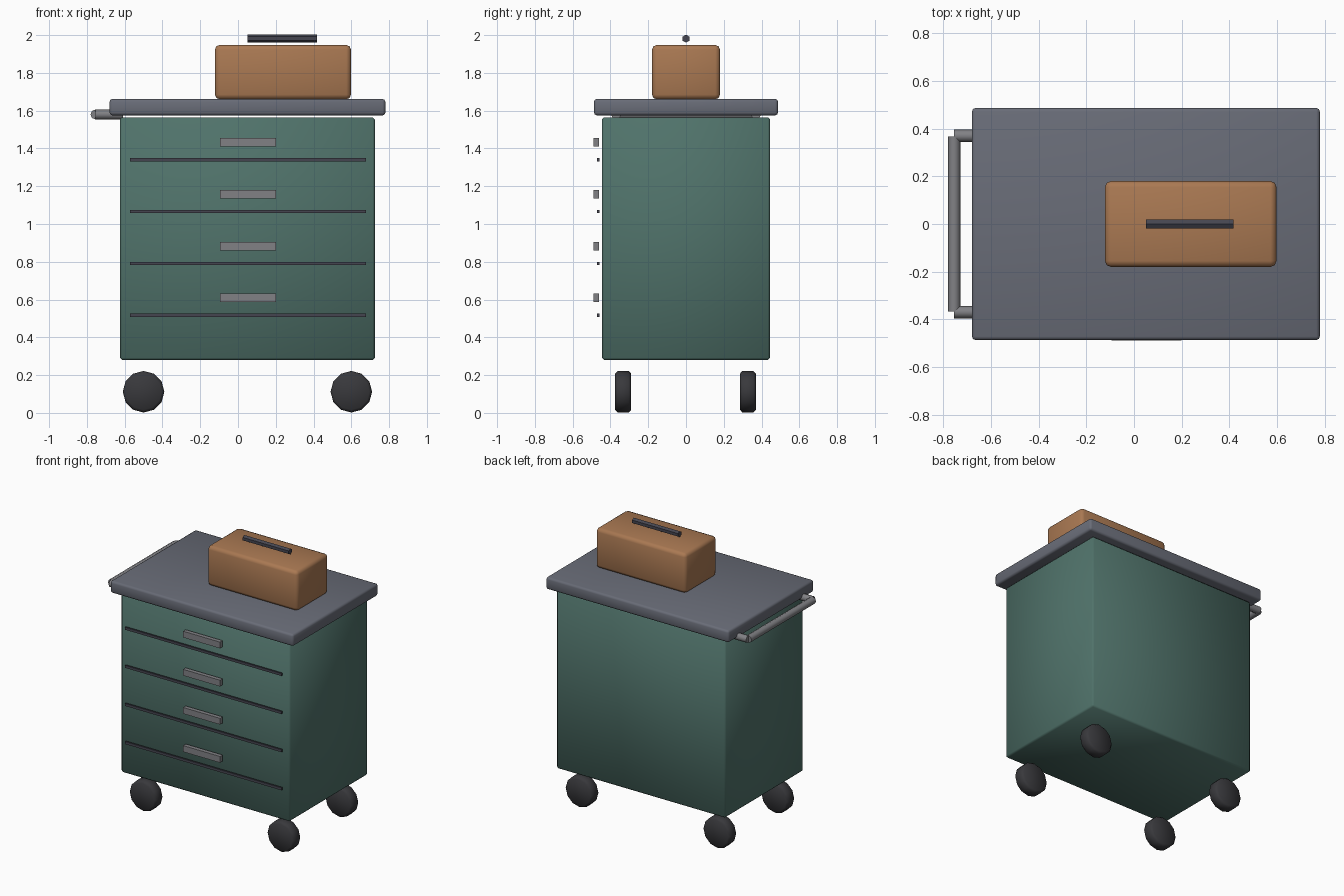
import bpy, math
from mathutils import Vector

if "Cube" in bpy.data.objects:
    bpy.data.objects.remove(bpy.data.objects["Cube"])


def material(name, r, g, b):
    m = bpy.data.materials.new(name)
    m.diffuse_color = (r, g, b, 1)
    m.use_nodes = True
    m.node_tree.nodes["Principled BSDF"].inputs["Base Color"].default_value = m.diffuse_color
    return m


green = material("green_paint", 0.08, 0.17, 0.145)
slate = material("slate", 0.14, 0.15, 0.185)
brown = material("brown", 0.40, 0.19, 0.085)
steel = material("steel", 0.22, 0.22, 0.235)
dark = material("dark_metal", 0.06, 0.06, 0.08)
rubber = material("rubber", 0.04, 0.04, 0.045)


def finish(ob, name, mat, bevel=0, segments=1):
    ob.name = name
    ob.data.materials.append(mat)
    if bevel:
        mod = ob.modifiers.new("bevel", 'BEVEL')
        mod.width, mod.segments = bevel, segments
        mod.limit_method = 'ANGLE'
        mod.angle_limit = math.radians(50)
        bpy.ops.object.modifier_apply(modifier=mod.name)
    bpy.ops.object.shade_smooth_by_angle(angle=math.radians(50))
    return ob


def box(name, x, y, z, mat, bevel=0, segments=1):
    """Box from (min, max) ranges."""
    bpy.ops.mesh.primitive_cube_add(size=1, location=[(a + b) / 2 for a, b in (x, y, z)])
    ob = bpy.context.object
    ob.scale = [b - a for a, b in (x, y, z)]
    bpy.ops.object.transform_apply(location=False, rotation=False, scale=True)
    return finish(ob, name, mat, bevel, segments)


def rod(name, a, b, radius, mat, sides=8, bevel=0, segments=1):
    """Capped cylinder between two points."""
    a, b = Vector(a), Vector(b)
    bpy.ops.mesh.primitive_cylinder_add(vertices=sides, radius=radius,
                                        depth=(b - a).length, location=(a + b) / 2)
    ob = bpy.context.object
    ob.rotation_euler = (b - a).to_track_quat('Z', 'Y').to_euler()
    return finish(ob, name, mat, bevel, segments)


# Cabinet and worktop
box("cabinet_body", (-0.625, 0.725), (-0.445, 0.445), (0.28, 1.565), green, 0.012)
box("worktop", (-0.68, 0.78), (-0.487, 0.487), (1.575, 1.662), slate, 0.015, 2)

# Four drawers: pull plus dividing strip
for i in range(4):
    dz = -0.275 * i
    box(f"drawer_pull_{i + 1}", (-0.095, 0.2), (-0.49, -0.46),
        (1.411 + dz, 1.456 + dz), steel)
    box(f"drawer_strip_{i + 1}", (-0.573, 0.677), (-0.471, -0.459),
        (1.332 + dz, 1.35 + dz), dark)

# Push handle on the left side
rod("push_bar", (-0.755, -0.367, 1.58), (-0.755, 0.367, 1.58), 0.026, steel)
for side, y in (("front", -0.37), ("back", 0.37)):
    rod(f"push_bar_post_{side}", (-0.755, y, 1.58), (-0.61, y, 1.58), 0.026, steel)

# Wheels
for x in (-0.5, 0.6):
    for y in (-0.333, 0.328):
        rod("wheel", (x, y - 0.043, 0.112), (x, y + 0.043, 0.112), 0.11, rubber, 12, 0.014)

# Toolbox with its carrying handle
box("toolbox", (-0.122, 0.598), (-0.18, 0.18), (1.66, 1.948), brown, 0.025, 2)
rod("toolbox_handle", (0.05, 0, 1.981), (0.417, 0, 1.981), 0.021, dark, 6)
